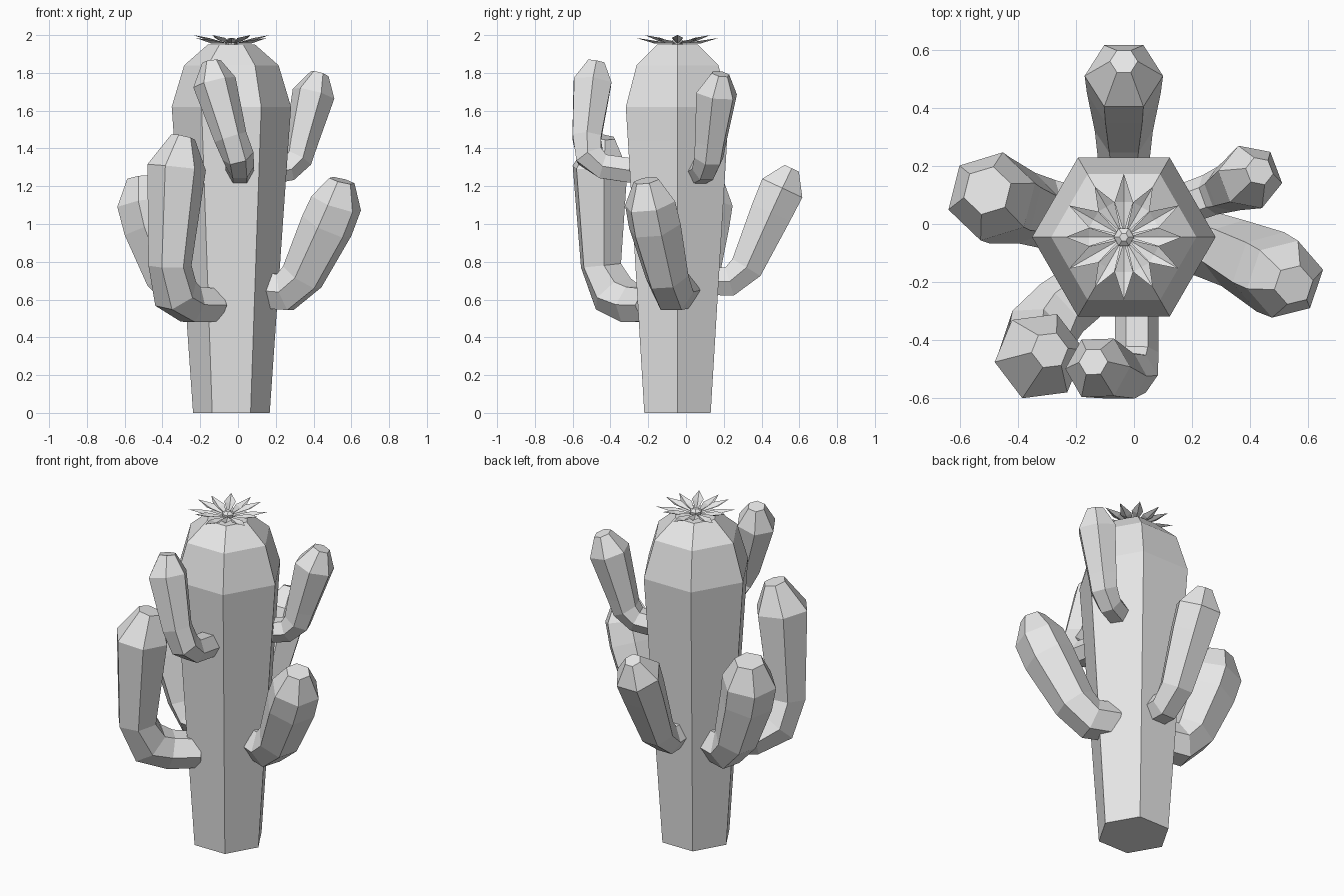
import bpy, bmesh, math
from mathutils import Vector

cube = bpy.data.objects.get("Cube")
if cube:
    bpy.data.objects.remove(cube, do_unlink=True)

GREY = (0.8, 0.8, 0.8, 1.0)
mat = bpy.data.materials.new("light_grey")
mat.use_nodes = True
mat.diffuse_color = GREY
bsdf = mat.node_tree.nodes["Principled BSDF"]
bsdf.inputs["Base Color"].default_value = GREY
bsdf.inputs["Roughness"].default_value = 0.8

CENTRE = Vector((-0.035, -0.045, 0))
SIDES = 6


def finish(bm, name, closed=True):
    if closed:
        bmesh.ops.recalc_face_normals(bm, faces=bm.faces)
    mesh = bpy.data.meshes.new(name)
    bm.to_mesh(mesh)
    bm.free()
    mesh.materials.append(mat)
    obj = bpy.data.objects.new(name, mesh)
    bpy.context.collection.objects.link(obj)
    return obj


def loft(name, rings):
    """Skin six-sided rings given as (centre, side axis, other axis, radius)."""
    bm = bmesh.new()
    loops = []
    for c, u, v, r in rings:
        angles = [math.tau * i / SIDES for i in range(SIDES)]
        loops.append([bm.verts.new(c + r * (math.cos(a) * u + math.sin(a) * v))
                      for a in angles])
    for lo, hi in zip(loops, loops[1:]):
        for i in range(SIDES):
            j = (i + 1) % SIDES
            bm.faces.new((lo[i], lo[j], hi[j], hi[i]))
    bm.faces.new(loops[0][::-1])
    bm.faces.new(loops[-1])
    return finish(bm, name)


# Trunk: hexagonal column widening upwards, then a domed crown
X, Y, Z = Vector((1, 0, 0)), Vector((0, 1, 0)), Vector((0, 0, 1))
trunk = [(0, 0.203), (1.44, 0.303), (1.62, 0.316), (1.84, 0.25), (1.95, 0.125)]
loft("trunk", [(CENTRE + Z * z, X, Y, r) for z, r in trunk])


def arm(name, path):
    """Six-sided tube along x, y, z, radius points, flat side facing outward."""
    pts = [Vector(p[:3]) for p in path]
    flat = pts[1] - pts[0]
    side = Vector((-flat.y, flat.x, 0)).normalized()
    rings = []
    for i, p in enumerate(pts):
        t = (pts[min(i + 1, len(pts) - 1)] - pts[max(i - 1, 0)]).normalized()
        u = (side - t * side.dot(t)).normalized()
        rings.append((p, u, t.cross(u), path[i][3]))
    loft(name, rings)


# Arms: root, elbow, widening limb, shoulder, blunt tip
arm("back_arm", [(-.035, .08, .70, .085), (-.035, .23, .695, .09), (-.035, .32, .77, .1),
                 (-.035, .45, 1.06, .127), (-.035, .51, 1.19, .135), (-.035, .56, 1.295, .048)])
arm("left_lower_arm", [(.12, -.03, .65, .11), (.25, -.07, .64, .115), (.34, -.10, .72, .12),
                       (.47, -.165, .99, .145), (.52, -.19, 1.11, .14), (.55, -.21, 1.23, .07)])
arm("right_lower_arm", [(-.15, 0, .64, .11), (-.30, .035, .635, .12), (-.37, .055, .72, .125),
                        (-.46, .08, .98, .152), (-.49, .095, 1.11, .157), (-.505, .115, 1.245, .085)])
arm("front_lower_arm", [(-.12, -.19, .57, .1), (-.25, -.29, .575, .11), (-.33, -.385, .63, .125),
                        (-.36, -.45, .78, .115), (-.325, -.455, 1.30, .157), (-.29, -.435, 1.46, .065)])
arm("front_upper_arm", [(.01, -.2, 1.27, .075), (.01, -.44, 1.305, .075), (0, -.51, 1.36, .085),
                        (-.04, -.525, 1.46, .088), (-.125, -.495, 1.75, .115), (-.14, -.475, 1.86, .05)])
arm("left_upper_arm", [(.15, .06, 1.27, .07), (.26, .10, 1.29, .072), (.315, .12, 1.35, .082),
                       (.335, .13, 1.43, .088), (.40, .162, 1.69, .115), (.432, .182, 1.795, .05)])

# Flower: creased kite-shaped petals, alternating long low and short high
bm = bmesh.new()
COUNT = 12
for k in range(COUNT):
    a = math.tau * k / COUNT
    out = Vector((math.cos(a), math.sin(a), 0))
    across = Vector((-out.y, out.x, 0))
    reach, tip_z = ((0.2, 2.0), (0.218, 1.985))[k % 2]

    def point(r, s, z):
        return bm.verts.new(CENTRE + out * r + across * s + Z * z)

    root = point(0.015, 0, 1.955)
    crease = point(0.12, 0, tip_z - 0.03)
    tip = point(reach, 0, tip_z)
    right, left = point(0.12, -0.032, tip_z - 0.015), point(0.12, 0.032, tip_z - 0.015)
    bm.faces.new((root, right, crease))
    bm.faces.new((right, tip, crease))
    bm.faces.new((root, crease, left))
    bm.faces.new((crease, tip, left))
finish(bm, "flower_petals", closed=False)

# Flower heart: small faceted bud
heart = [(1.945, 0.03), (1.97, 0.035), (1.985, 0.015)]
loft("flower_heart", [(CENTRE + Z * z, X, Y, r) for z, r in heart])
